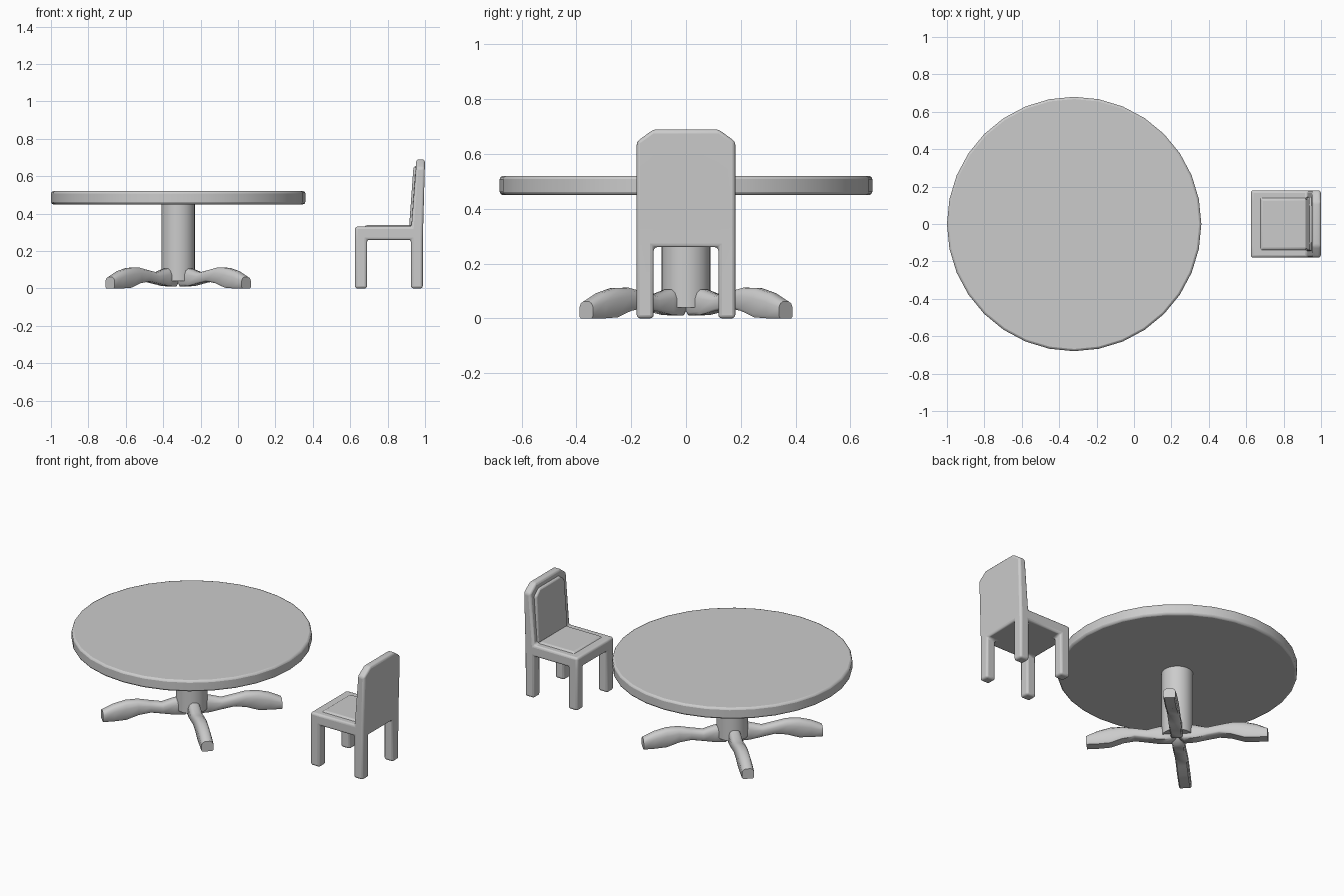
import bpy, bmesh, math
from mathutils import Matrix

if "Cube" in bpy.data.objects:
    bpy.data.objects.remove(bpy.data.objects["Cube"])

TABLE_X = -0.32


def finish(bm, name, bevel=0.0, segments=2, angle=40):
    bmesh.ops.recalc_face_normals(bm, faces=bm.faces)
    mesh = bpy.data.meshes.new(name)
    bm.to_mesh(mesh)
    bm.free()
    ob = bpy.data.objects.new(name, mesh)
    bpy.context.collection.objects.link(ob)
    if bevel:
        mod = ob.modifiers.new("Bevel", 'BEVEL')
        mod.width, mod.segments = bevel, segments
        mod.limit_method, mod.angle_limit = 'ANGLE', math.radians(25)
    bpy.ops.object.select_all(action='DESELECT')
    ob.select_set(True)
    bpy.context.view_layer.objects.active = ob
    bpy.ops.object.shade_smooth_by_angle(angle=math.radians(angle))
    return ob


def disc(name, radius, z0, z1, sides, bevel=0.0):
    bm = bmesh.new()
    bmesh.ops.create_cone(bm, cap_ends=True, segments=sides, radius1=radius, radius2=radius,
                          depth=z1 - z0, matrix=Matrix.Translation((TABLE_X, 0, (z0 + z1) / 2)))
    return finish(bm, name, bevel)


def lean(x, z):
    # back of the chair tilts slightly backwards above the seat
    return x + 0.012 * max(0, z - 0.26) / 0.43


# Table top and column
disc("table_top", 0.68, 0.45, 0.52, 32, 0.012)
disc("table_column", 0.09, 0.04, 0.455, 24)

# Four curved feet on the diagonals: stations are (radius, bottom, top, half width)
stations = [(0.0, 0.04, 0.09, 0.012), (0.04, 0.01, 0.108, 0.034), (0.10, 0.013, 0.105, 0.035),
            (0.17, 0.026, 0.085, 0.035), (0.24, 0.038, 0.098, 0.035), (0.31, 0.028, 0.112, 0.035),
            (0.38, 0.004, 0.110, 0.035), (0.45, 0.0, 0.092, 0.035), (0.515, 0.0, 0.062, 0.035)]
for i in range(4):
    bm = bmesh.new()
    rings = []
    for r, b, t, w in stations:
        h = t - b
        section = [(-w * .8, b), (-w, b + h * .12), (-w, t - h * .35), (-w * .8, t - h * .12), (-w * .4, t),
                   (w * .4, t), (w * .8, t - h * .12), (w, t - h * .35), (w, b + h * .12), (w * .8, b)]
        rings.append([bm.verts.new((r, y, z)) for y, z in section])
    for a, b in zip(rings, rings[1:]):
        for k in range(len(a)):
            n = (k + 1) % len(a)
            bm.faces.new((a[k], a[n], b[n], b[k]))
    bm.faces.new(rings[0])
    bm.faces.new(rings[-1])
    rot = Matrix.Rotation(math.radians(45 + 90 * i), 4, 'Z')
    bmesh.ops.transform(bm, verts=bm.verts, matrix=Matrix.Translation((TABLE_X, 0, 0)) @ rot)
    finish(bm, f"table_foot_{i + 1}", angle=50)

# Chair frame: outer skin of the filled cells of a small grid
xs = [0.625, 0.69, 0.925, 0.988]
ys = [-0.18, -0.118, 0.118, 0.18]
zs = [0.0, 0.26, 0.33, 0.645]


def filled(c):
    i, j, k = c
    if not (0 <= i < 3 and 0 <= j < 3 and 0 <= k < 3):
        return False
    if k == 0:
        return i != 1 and j != 1
    return k == 1 or i == 2


bm = bmesh.new()
verts = {}


def grid_vert(c):
    if c not in verts:
        i, j, k = c
        z = 0.69 if k == 3 and j in (1, 2) else zs[k]
        x = lean(xs[i], z) if i >= 2 else xs[i]
        if k == 3 and i == 2:
            x += 0.016
        verts[c] = bm.verts.new((x, ys[j], z))
    return verts[c]


for i in range(3):
    for j in range(3):
        for k in range(3):
            c = (i, j, k)
            if not filled(c):
                continue
            for axis in range(3):
                for side in (0, 1):
                    nb = list(c)
                    nb[axis] += 2 * side - 1
                    if filled(nb):
                        continue
                    corner = []
                    for u, v in ((0, 0), (1, 0), (1, 1), (0, 1)):
                        p = list(c)
                        p[axis] += side
                        p[(axis + 1) % 3] += u
                        p[(axis + 2) % 3] += v
                        corner.append(grid_vert(tuple(p)))
                    bm.faces.new(corner)
finish(bm, "chair_frame", 0.013, 3)

# Seat cushion: shallow raised panel
bm = bmesh.new()
bmesh.ops.create_cube(bm, size=1)
for v in bm.verts:
    top = v.co.z > 0
    s = 0.13 if top else 0.15
    v.co = ((0.685 if top else 0.665) if v.co.x < 0 else 0.94, math.copysign(s, v.co.y), 0.338 if top else 0.32)
finish(bm, "seat_cushion", 0.006)

# Back cushion: raised panel following the arched top
bm = bmesh.new()
layers = []
for off, s in ((0.012, 0.0), (-0.012, 0.012)):
    outline = [(-0.15 + s, 0.335), (0.15 - s, 0.335), (0.15 - s, 0.625 - s), (0.10, 0.66 - s),
               (-0.10, 0.66 - s), (-0.15 + s, 0.625 - s)]
    layers.append([bm.verts.new((lean(0.925, z) + 0.016 * (z - 0.33) / 0.36 + off, y, z)) for y, z in outline])
for ring in layers:
    bm.faces.new(ring)
for k in range(6):
    n = (k + 1) % 6
    bm.faces.new((layers[0][k], layers[0][n], layers[1][n], layers[1][k]))
finish(bm, "back_cushion", 0.006)
